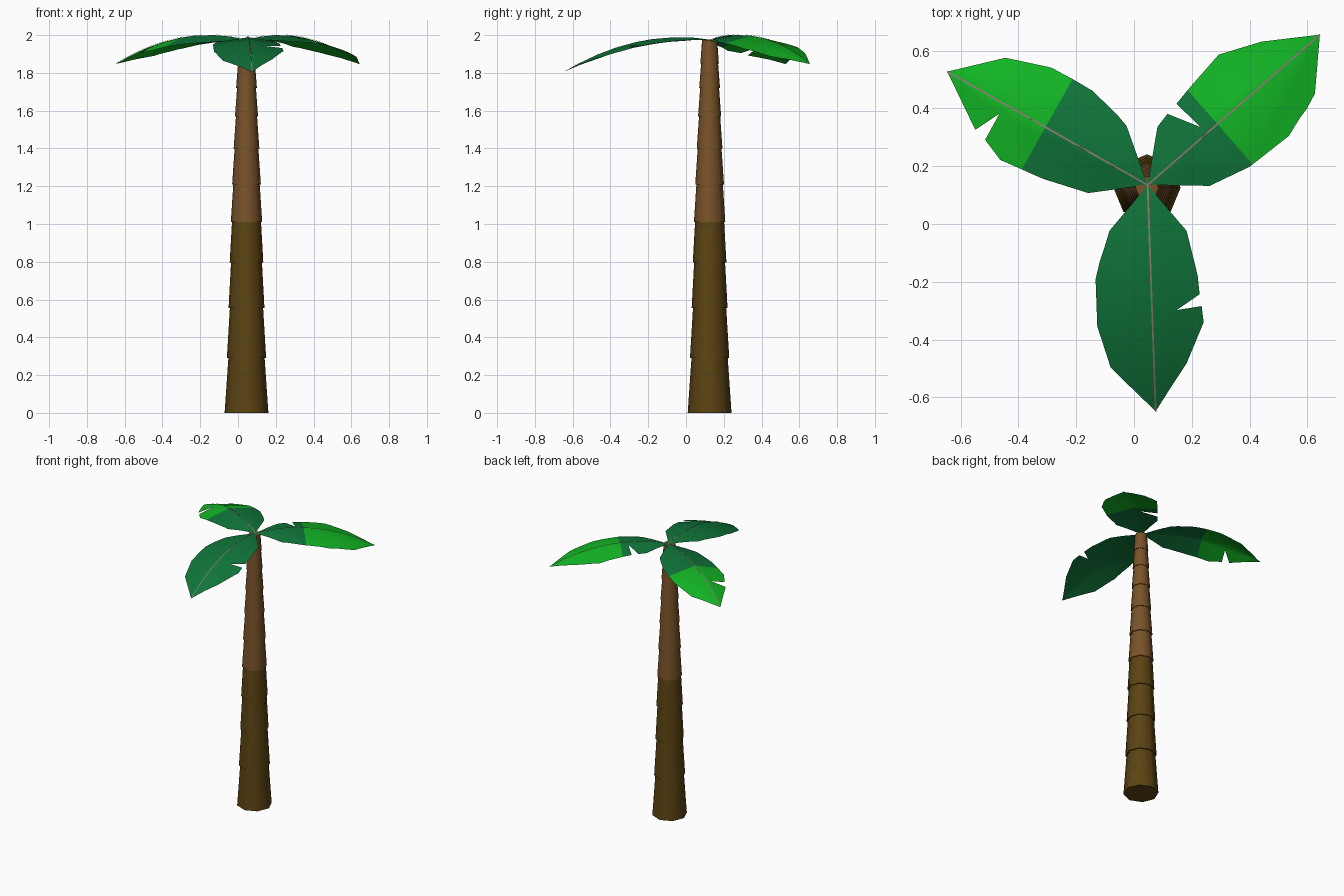
import bpy, bmesh, math
from mathutils import Vector

if "Cube" in bpy.data.objects:
    bpy.data.objects.remove(bpy.data.objects["Cube"])


def material(name, rgb):
    m = bpy.data.materials.new(name)
    m.diffuse_color = (*rgb, 1)
    m.use_nodes = True
    m.node_tree.nodes["Principled BSDF"].inputs["Base Color"].default_value = m.diffuse_color
    return m


OLIVE = material("olive bark", (0.105, 0.056, 0.006))
BROWN = material("brown bark", (0.19, 0.085, 0.022))
DARK = material("dark green", (0.005, 0.18, 0.042))
BRIGHT = material("bright green", (0.006, 0.46, 0.018))
RIB = material("leaf rib", (0.27, 0.20, 0.18))


def make_object(name, bm, mats):
    me = bpy.data.meshes.new(name)
    bm.to_mesh(me)
    bm.free()
    for m in mats:
        me.materials.append(m)
    ob = bpy.data.objects.new(name, me)
    bpy.context.collection.objects.link(ob)
    return ob


# Trunk: stacked, overlapping eight-sided tapered sections
CX, CY, SIDES = 0.045, 0.125, 8
levels = [0, 0.29, 0.555, 0.795, 1.01, 1.21, 1.40, 1.57, 1.72, 1.85, 1.975]
bottoms = [0.116, 0.104, 0.095, 0.089, 0.083, 0.076, 0.068, 0.061, 0.055, 0.049]
tops = [0.096, 0.088, 0.082, 0.077, 0.070, 0.063, 0.056, 0.050, 0.045, 0.040]
bm = bmesh.new()
rings = []
for i, (rb, rt) in enumerate(zip(bottoms, tops)):
    rings += [(rb, levels[i]), (rt, levels[i + 1])]
loops = [[bm.verts.new((CX + r * math.cos(2 * math.pi * k / SIDES),
                        CY + r * math.sin(2 * math.pi * k / SIDES), z))
          for k in range(SIDES)] for r, z in rings]
for i, (a, b) in enumerate(zip(loops, loops[1:])):
    for k in range(SIDES):
        n = (k + 1) % SIDES
        f = bm.faces.new((a[k], a[n], b[n], b[k]))
        f.smooth = i % 2 == 0
        # the lower four sections are olive
        f.material_index = 0 if i < 7 else 1
    if i % 2:  # sharp rims at every overlap
        for loop in (a, b):
            for k in range(SIDES):
                bm.edges.get((loop[k], loop[(k + 1) % SIDES])).smooth = False
bm.faces.new(loops[0][::-1])
bm.faces.new(loops[-1]).material_index = 1
make_object("trunk", bm, [OLIVE, BROWN])

# Leaves: flat torn outlines, cut across, then bent down along and across
ROOT = Vector((0.047, 0.135))


def leaf(name, tip, sides, rise, fall, droops, split):
    tip = Vector(tip)
    axis = tip - ROOT
    length = axis.length
    d = axis.normalized()

    def height(x, y):
        v = Vector((x, y)) - ROOT
        t = v.dot(d) / length
        w = d.x * v.y - d.y * v.x
        return 1.975 + rise * t - fall * t * t - abs(w) * droops[0 if w > 0 else 1]

    bm = bmesh.new()
    for side in sides:
        pts = [ROOT] + [Vector(p) for p in side] + [tip]
        bm.faces.new([bm.verts.new((p.x, p.y, 0)) for p in pts])
    bmesh.ops.triangulate(bm, faces=bm.faces[:])
    cuts = [0.12, 0.25, 0.4, 0.52, 0.65, 0.78, 0.9]
    if split:
        cuts = [c for c in cuts if abs(c - split) > 0.05] + [split]
    for c in cuts:
        p = ROOT + axis * c
        bmesh.ops.bisect_plane(bm, geom=bm.verts[:] + bm.edges[:] + bm.faces[:],
                               plane_co=(p.x, p.y, 0), plane_no=(d.x, d.y, 0), dist=1e-5)
    bmesh.ops.remove_doubles(bm, verts=bm.verts[:], dist=1e-4)
    for f in bm.faces:
        f.normal_update()
        if f.normal.z < 0:
            f.normal_flip()
        t = (f.calc_center_median().xy - ROOT).dot(d) / length
        f.material_index = 1 if split and t > split else 0
        f.smooth = True
    for v in bm.verts:
        v.co.z = height(v.co.x, v.co.y)
    make_object(name, bm, [DARK, BRIGHT])

    # Thin rib lying on the leaf's centre line
    bm = bmesh.new()
    side = Vector((-d.y, d.x)) * 0.003
    prev = None
    for i in range(13):
        p = ROOT + axis * (i / 12)
        z = height(p.x, p.y) + 0.003
        row = [bm.verts.new((q.x, q.y, z)) for q in (p + side, p - side)]
        if prev:
            bm.faces.new((prev[0], prev[1], row[1], row[0]))
        prev = row
    make_object(name + "_rib", bm, [RIB])


leaf("left_leaf", (-0.646, 0.527),
     [[(-0.026, 0.34), (-0.061, 0.381), (-0.095, 0.381), (-0.075, 0.392), (-0.144, 0.461),
       (-0.203, 0.496), (-0.286, 0.541), (-0.445, 0.575)],
      [(-0.158, 0.107), (-0.314, 0.156), (-0.463, 0.222), (-0.515, 0.291),
       (-0.466, 0.381), (-0.549, 0.326)]],
     0.177, 0.305, (0.3, 0.2), 0.51)

leaf("right_leaf", (0.643, 0.655),
     [[(0.081, 0.336), (0.116, 0.381), (0.23, 0.335), (0.147, 0.416), (0.192, 0.471),
       (0.293, 0.586), (0.442, 0.631)],
      [(0.262, 0.132), (0.4, 0.198), (0.536, 0.305), (0.574, 0.367), (0.536, 0.44),
       (0.598, 0.399), (0.626, 0.451)]],
     0.177, 0.305, (0.18, 0.22), 0.405)

leaf("front_leaf", (0.075, -0.648),
     [[(-0.085, -0.024), (-0.102, -0.08), (0.012, -0.135), (-0.119, -0.132), (-0.133, -0.191),
       (-0.127, -0.354), (-0.081, -0.496), (0.03, -0.527), (-0.043, -0.534)],
      [(0.182, -0.024), (0.22, -0.177), (0.227, -0.243), (0.147, -0.298), (0.234, -0.284),
       (0.241, -0.34), (0.182, -0.482), (0.123, -0.572)]],
     0.13, 0.30, (0.15, 0.15), None)
